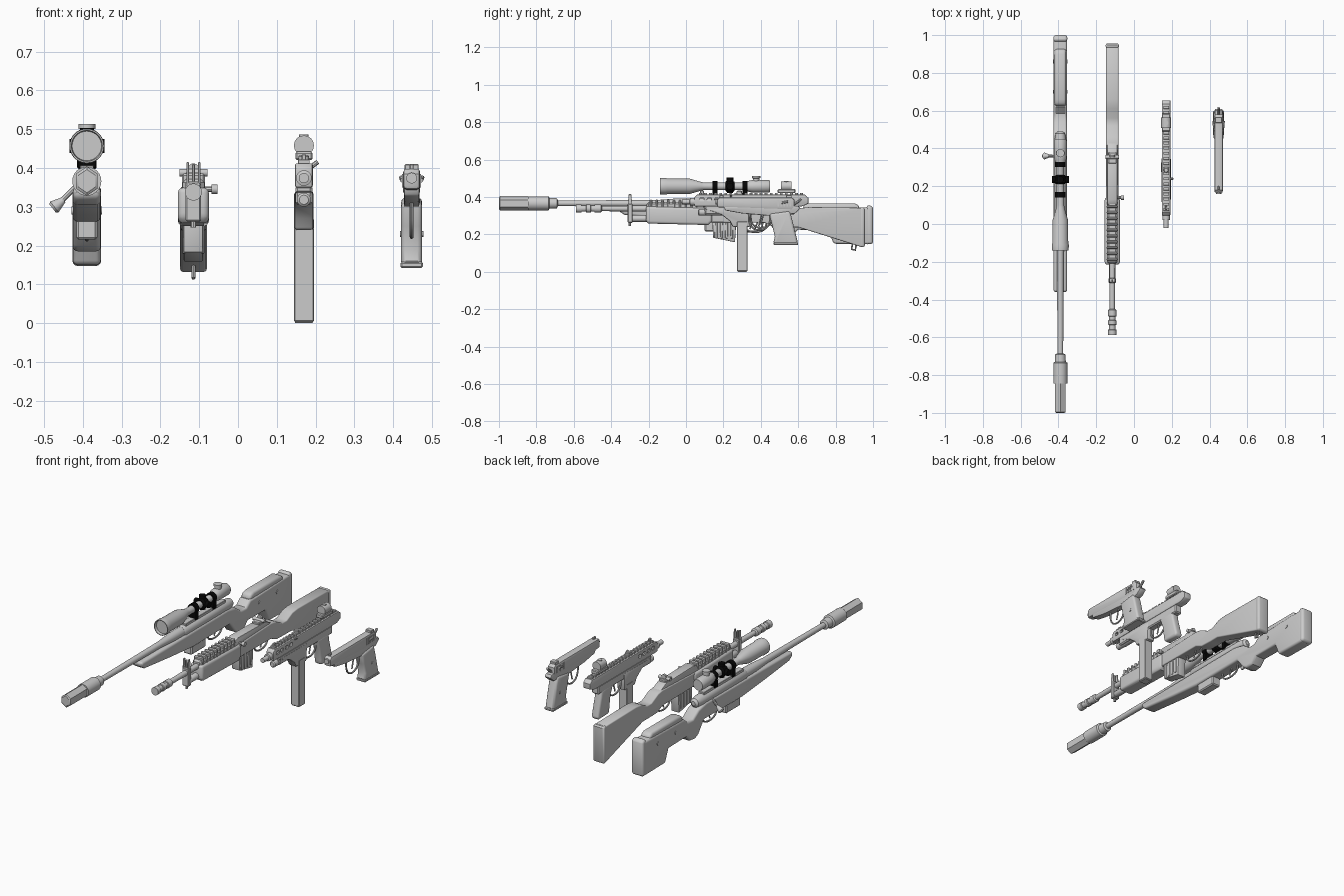
import bpy, bmesh, math
from mathutils import Vector, Matrix


def material(name, v):
    m = bpy.data.materials.new(name)
    m.diffuse_color = (v, v, v, 1)
    return m


GREY = material("grey", 0.6)
BLACK = material("black", 0.002)


def finish(name, bm, mat=GREY, bevel=0, seg=2):
    bmesh.ops.recalc_face_normals(bm, faces=bm.faces)
    me = bpy.data.meshes.new(name)
    bm.to_mesh(me)
    bm.free()
    me.materials.append(mat)
    ob = bpy.data.objects.new(name, me)
    bpy.context.collection.objects.link(ob)
    if bevel:
        b = ob.modifiers.new("bevel", "BEVEL")
        b.width, b.segments, b.limit_method = bevel, seg, "ANGLE"
        b.angle_limit = math.radians(50)
    return ob


def profile(name, x, w, pts, bevel=0.004, seg=2, mat=GREY):
    """Side outline in (y, z), extruded to width w about x."""
    bm = bmesh.new()
    f = bm.faces.new([bm.verts.new((x - w / 2, y, z)) for y, z in pts])
    r = bmesh.ops.extrude_face_region(bm, geom=[f])
    bmesh.ops.translate(bm, vec=(w, 0, 0), verts=[v for v in r["geom"] if isinstance(v, bmesh.types.BMVert)])
    return finish(name, bm, mat, bevel, seg)


def box(name, x, w, y0, y1, z0, z1, bevel=0.002, mat=GREY):
    return profile(name, x, w, [(y0, z0), (y1, z0), (y1, z1), (y0, z1)], bevel, 1, mat)


def lathe(name, origin, rings, axis="Y", n=20, mat=GREY, squash=1):
    """Rings of (distance, radius) along an axis."""
    bm = bmesh.new()
    loops = []
    for d, r in rings:
        loop = []
        for i in range(n):
            a = 2 * math.pi * i / n
            u, v = r * math.sin(a), r * math.cos(a)
            p = {"Y": (u * squash, d, v), "X": (d, u, v), "Z": (u, v, d)}[axis]
            loop.append(bm.verts.new(Vector(p) + Vector(origin)))
        loops.append(loop)
    for a, b in zip(loops, loops[1:]):
        for i in range(n):
            bm.faces.new((a[i], a[(i + 1) % n], b[(i + 1) % n], b[i]))
    bm.faces.new(loops[0])
    bm.faces.new(loops[-1])
    return finish(name, bm, mat)


def wire(name, pts, r=0.005):
    cu = bpy.data.curves.new(name, "CURVE")
    cu.dimensions, cu.bevel_depth, cu.bevel_resolution = "3D", r, 2
    cu.use_fill_caps = True
    sp = cu.splines.new("POLY")
    sp.points.add(len(pts) - 1)
    for q, p in zip(sp.points, pts):
        q.co = (*p, 1)
    cu.materials.append(GREY)
    ob = bpy.data.objects.new(name, cu)
    bpy.context.collection.objects.link(ob)


def trigger(name, x, y0, y1, ztop, zlow):
    """Rounded guard loop with a curved trigger inside."""
    c, h, d = (y0 + y1) / 2, (y1 - y0) / 2, ztop - zlow
    wire(name + "_trigger_guard", [(x, c - h * math.cos(math.pi * i / 10),
         ztop - d * math.sin(math.pi * i / 10) ** 0.6) for i in range(11)])
    wire(name + "_trigger", [(x, c + 0.012, ztop), (x, c + 0.004, ztop - d * 0.4), (x, c - 0.004, ztop - d * 0.75)], 0.004)


# ---- long scoped rifle ----
X, Z = -0.39, 0.366
lathe("suppressor_front", (X, 0, Z), [(-1, .03), (-.995, .038), (-.845, .038)], n=6, squash=.85)
lathe("suppressor_rear", (X, 0, Z), [(-.845, .0375), (-.735, .0375), (-.73, .029), (-.69, .027), (-.685, .016)], n=24)
lathe("long_barrel", (X, 0, Z), [(-.7, .015), (-.15, .018), (-.05, .026), (.1, .028)])
lathe("long_receiver", (X, 0, Z), [(.04, .028), (.05, .032), (.44, .032), (.48, .025), (.49, .012)])
profile("long_stock", X, .072, [
    (-.36, .35), (-.36, .325), (-.33, .305), (-.1, .28), (.1, .262), (.44, .265), (.49, .2), (.52, .185), (.565, .19),
    (.6, .225), (.76, .222), (.79, .15), (.985, .147), (.985, .345), (.62, .335), (.585, .305), (.54, .305), (.49, .34),
    (.42, .355)], .018, 4)
profile("long_butt_pad", X, .074, [(.965, .15), (.995, .145), (1, .16), (1, .34), (.992, .355), (.965, .355)], .014, 3)
profile("cheek_rest", X, .062, [(.62, .325), (.63, .358), (.66, .366), (.9, .366), (.925, .355), (.93, .325)], .014, 3)
for y in (.7, .86):
    lathe("cheek_screw", (X, y, .29), [(-.039, .01), (.039, .01)], "X", 12)
box("long_magazine", X, .054, .1, .23, .215, .3, .006)
trigger("long", X, .28, .41, .268, .215)
wire("bolt_arm", [(X - .02, .355, .36), (X - .045, .36, .335), (X - .075, .36, .305)], .007)
bolt = lathe("bolt_knob", (0, 0, 0), [(0, .008), (.012, .012), (.03, .018), (.036, .014)], "Z", 14)
bolt.matrix_world = Matrix.Translation((X - .06, .36, .318)) @ Matrix.Rotation(math.radians(-128), 4, "Y")
box("long_rail", X, .035, .06, .42, .385, .407)

# scope
S = .457
lathe("scope", (X, 0, S), [(-.125, .038), (-.14, .04), (-.14, .044), (-.11, .045), (-.1, .042), (.02, .041), (.085, .022),
      (.1, .02), (.31, .02), (.34, .031), (.36, .034), (.44, .034), (.45, .03), (.45, .025)], n=28)
for y in (.155, .315):
    lathe("scope_ring", (X, y, S), [(-.014, .028), (.014, .028)], n=16, mat=BLACK)
    box("scope_mount", X, .05, y - .014, y + .014, .398, .44, .003, BLACK)
lathe("turret_body", (X, .235, S), [(-.024, .024), (-.014, .032), (.014, .032), (.024, .024)], n=16, mat=BLACK)
lathe("side_turret", (X, .235, S), [(-.045, .018), (.045, .018)], "X", 16, BLACK)
lathe("top_turret", (X, .235, S), [(-.035, .016), (0, .018), (.046, .018)], "Z", 16, BLACK)
lathe("eyepiece_dial", (X, .375, S), [(.02, .018), (.043, .018), (.044, .022), (.056, .022)], "Z", 16)

# ---- ribbed battle rifle ----
X, Z = -0.115, 0.338
lathe("rifle_barrel", (X, 0, Z), [(-.588, .012), (-.588, .022), (-.56, .022), (-.558, .017), (-.535, .017), (-.533, .022),
      (-.51, .022), (-.508, .017), (-.49, .017), (-.488, .022), (-.455, .022), (-.45, .014), (-.2, .016), (.1, .016)])
lathe("gas_tube", (X, 0, .285), [(-.31, .012), (-.3, .018), (-.2, .018)], n=16)
box("front_sight_block", X, .04, -.312, -.285, .262, .365, .004)
box("front_sight_post", X, .008, -.306, -.294, .36, .41)
for s in (-1, 1):
    profile("front_sight_wing", X + s * .015, .006, [(-.312, .355), (-.287, .355), (-.293, .415), (-.306, .415)], .001, 1)
wire("bayonet_lug", [(X, -.3, .265), (X, -.3, .246)], .007)
profile("rifle_forend", X, .08, [(-.215, .27), (-.2, .258), (.12, .25), (.14, .27), (.14, .34), (-.215, .35)], .014, 3)
box("top_guard", X, .056, -.21, .115, .33, .372, .01)
for i in range(10):
    box("guard_rib", X, .06, -.195 + i * .031, -.18 + i * .031, .34, .386, .005)
profile("rifle_receiver", X, .055, [(.1, .3), (.42, .3), (.43, .35), (.38, .375), (.13, .38), (.1, .37)], .006)
profile("rifle_stock", X, .066, [
    (.1, .265), (.42, .262), (.47, .24), (.54, .238), (.6, .238), (.94, .132), (.95, .14), (.95, .335), (.94, .342),
    (.66, .346), (.61, .34), (.56, .315), (.52, .315), (.46, .345), (.42, .352), (.1, .34)], .016, 4)
profile("rifle_butt_plate", X, .07, [(.93, .133), (.95, .13), (.956, .14), (.956, .336), (.948, .344), (.93, .344)], .012, 3)
wire("sling_loop", [(X, .89, .15), (X, .885, .12), (X, .905, .116), (X, .91, .146)], .005)
profile("rifle_magazine", X, .05, [(.14, .29), (.27, .29), (.262, .158), (.145, .182)], .004)
for i in range(4):
    y = .155 + i * .028
    profile("magazine_rib", X, .056, [(y, .275), (y + .014, .275), (y + .012, .178), (y - .002, .18)], .002, 1)
trigger("rifle", X, .31, .43, .265, .212)
wire("charging_handle", [(X + .02, .14, .345), (X + .05, .14, .345)], .007)
lathe("charging_knob", (X + .05, .14, .345), [(-.004, .012), (.012, .012)], "X", 12)
box("rear_sight_base", X, .045, .32, .38, .36, .388, .004)
lathe("rear_sight_drum", (X, .355, .388), [(-.036, .01), (.036, .01)], "X", 14)
lathe("rear_sight_ring", (X, .36, .398), [(-.006, .014), (.006, .014)], n=14)

# ---- compact submachine gun ----
X = 0.17
profile("smg_upper", X, .046, [(.045, .35), (.62, .35), (.655, .365), (.655, .395), (.635, .412), (.06, .412), (.045, .4)], .005)
cut = bmesh.new()
for i in range(4):
    bmesh.ops.create_cube(cut, size=1, matrix=Matrix.Translation((X, .085 + i * .04, .385)) @ Matrix.Diagonal((.2, .024, .02, 1)))
cutter = finish("vent_cutter", cut, bevel=.006)
cutter.hide_render = True
mod = bpy.data.objects["smg_upper"].modifiers.new("vents", "BOOLEAN")
mod.object, mod.operation = cutter, "DIFFERENCE"
lathe("smg_inner_barrel", (X, 0, .374), [(-.022, .009), (-.022, .013), (.02, .013), (.022, .02), (.05, .02), (.3, .011)])
lathe("smg_front_tube", (X, 0, .318), [(.065, .012), (.07, .018), (.26, .018)], n=16)
box("smg_lower", X, .044, .1, .58, .305, .355, .006)
profile("smg_hand_stop", X, .05, [(.09, .34), (.13, .325), (.19, .305), (.235, .27), (.25, .24), (.345, .24), (.35, .34)], .008)
box("smg_magazine", X, .052, .272, .328, .003, .27, .003)
box("smg_magazine_base", X, .046, .276, .325, 0, .006, .001)
profile("smg_grip", X, .046, [(.44, .32), (.55, .32), (.555, .28), (.585, .17), (.57, .16), (.48, .162), (.475, .19),
        (.465, .26)], .012, 3)
trigger("smg", X, .345, .46, .308, .235)
for i in range(21):
    box("smg_rail_tooth", X, .03, .07 + i * .027, .085 + i * .027, .405, .422, .001)
lathe("smg_cocking_knob", (X, .285, .41), [(0, .014), (.02, .014), (.024, .01)], "Z", 14)
wire("smg_side_handle", [(X + .015, .24, .4), (X + .036, .24, .416)], .006)
box("smg_front_sight", X, .012, .075, .095, .41, .435)
# reflex sight
box("reflex_base", X, .044, .49, .585, .42, .442, .004)
lathe("reflex_hood", (X, 0, .458), [(.508, .02), (.508, .026), (.565, .026), (.565, .02)], n=16)
lathe("reflex_dial", (X, .535, .47), [(0, .012), (.016, .012)], "Z", 12)

# ---- pistol ----
X = 0.448
profile("pistol_slide", X, .044, [(.165, .345), (.565, .33), (.58, .345), (.58, .385), (.565, .398), (.18, .398), (.165, .385)], .009, 2)
lathe("pistol_muzzle", (X, 0, .374), [(.158, .01), (.158, .014), (.2, .014)], n=16)
profile("pistol_frame", X, .04, [(.2, .35), (.21, .328), (.3, .312), (.44, .3), (.58, .31), (.612, .338), (.6, .352), (.56, .355)], .005)
profile("pistol_grip", X, .054, [(.445, .31), (.555, .325), (.565, .29), (.597, .16), (.59, .146), (.475, .146), (.468, .16),
        (.475, .19), (.46, .25)], .012, 3)
box("pistol_magazine_base", X, .058, .468, .6, .142, .158, .004)
trigger("pistol", X, .335, .45, .31, .222)
wire("pistol_hammer", [(X, .57, .355), (X, .6, .375), (X, .615, .39)], .007)
box("pistol_front_sight", X, .01, .18, .2, .395, .41)
box("pistol_rear_sight", X, .036, .535, .565, .392, .41)
for s in (-1, 1):
    wire("pistol_safety", [(X + s * .024, .51, .368), (X + s * .027, .545, .375)], .006)
    lathe("grip_screw", (X + s * .027, .535, .23), [(-.003, .008), (.003, .008)], "X", 10)
    for i in range(5):
        box("slide_serration", X + s * .0225, .004, .49 + i * .016, .497 + i * .016, .35, .385, 0)

# ---- apply modifiers and shade ----
bpy.ops.object.select_all(action="SELECT")
bpy.context.view_layer.objects.active = bpy.data.objects["long_stock"]
bpy.ops.object.convert(target="MESH")
bpy.data.objects.remove(cutter)
bpy.ops.object.select_all(action="SELECT")
bpy.ops.object.shade_smooth_by_angle(angle=math.radians(35))
